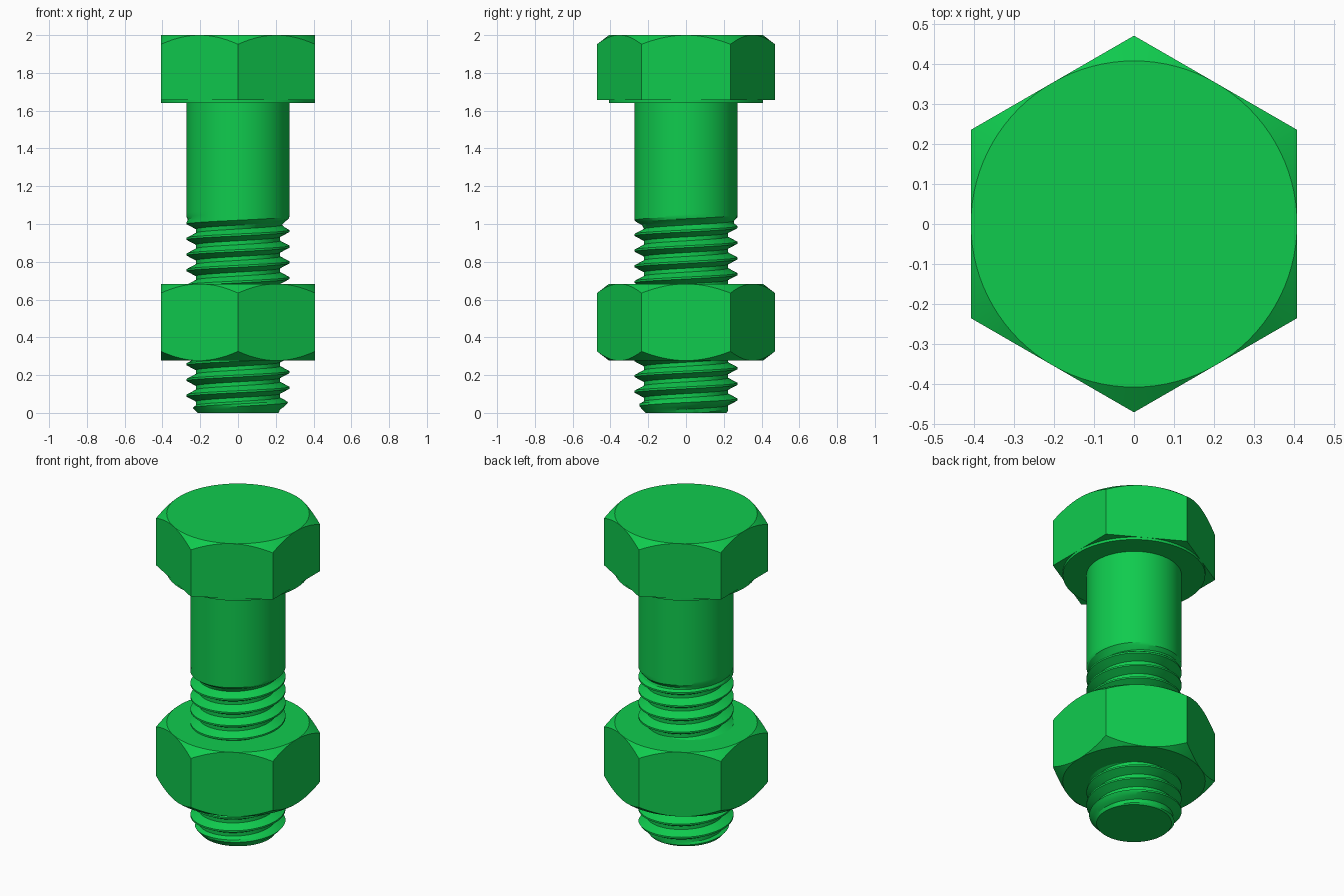
import bpy, bmesh, math

if "Cube" in bpy.data.objects:
    bpy.data.objects.remove(bpy.data.objects["Cube"])

N = 96                      # segments around
AF = 0.408                  # half width across flats
R, ROOT = 0.272, 0.223      # shank and thread root radius
PITCH, PHASE = 0.083, 0.05  # thread pitch, height of a crest at +x
TOP = 1.08                  # helical surface ends here, plain shank above

green = bpy.data.materials.new("green")
green.diffuse_color = (0.005, 0.60, 0.076, 1)
green.use_nodes = True
green.node_tree.nodes["Principled BSDF"].inputs["Base Color"].default_value = green.diffuse_color


def finish(name, bm):
    bmesh.ops.remove_doubles(bm, verts=bm.verts, dist=1e-5)
    bmesh.ops.recalc_face_normals(bm, faces=bm.faces)
    me = bpy.data.meshes.new(name)
    bm.to_mesh(me)
    bm.free()
    me.materials.append(green)
    ob = bpy.data.objects.new(name, me)
    bpy.context.collection.objects.link(ob)
    bpy.ops.object.select_all(action='DESELECT')
    ob.select_set(True)
    bpy.context.view_layer.objects.active = ob
    bpy.ops.object.shade_smooth_by_angle(angle=math.radians(25))
    return ob


def skin(bm, rows):
    """Quads between neighbouring rows of points."""
    rows = [[bm.verts.new(p) for p in row] for row in rows]
    for a, b in zip(rows, rows[1:]):
        for j in range(len(a) - 1):
            bm.faces.new((a[j], a[j + 1], b[j + 1], b[j]))


def polar(r, t, z):
    return (r * math.cos(t), r * math.sin(t), z)


def hex_radius(t):
    third = math.pi / 3
    return AF / math.cos((t + third / 2) % third - third / 2)


def hex_rings(z0, z1, low, high):
    """Side rings of a hexagon whose corners are cut by cones."""
    angles = [2 * math.pi * j / N for j in range(N + 1)]
    side = [(hex_radius(t), t) for t in angles]
    return [[polar(r, t, z0 + low * (r - AF)) for r, t in side],
            [polar(r, t, z1 - high * (r - AF)) for r, t in side]]


def circle(r, z):
    return [polar(r, 2 * math.pi * j / N, z) for j in range(N + 1)]


# Hex head with washer face
bm = bmesh.new()
skin(bm, [circle(0.2, 1.64), circle(AF, 1.64), circle(AF, 1.656)]
     + hex_rings(1.656, 2.0, 0, 0.77) + [circle(AF, 2.0)])
bmesh.ops.remove_doubles(bm, verts=bm.verts, dist=1e-5)
bmesh.ops.holes_fill(bm, edges=[e for e in bm.edges if e.is_boundary], sides=0)
finish("bolt_head", bm)

# Nut, chamfered on both ends, with a bore
bm = bmesh.new()
z0, z1, bore = 0.277, 0.683, 0.226
skin(bm, [circle(bore, z0), circle(AF, z0)] + hex_rings(z0, z1, 0.77, 0.77)
     + [circle(AF, z1), circle(bore, z1), circle(bore, z0)])
finish("nut", bm)


# Threaded shank: helical rows clamped between the tip and the plain part
def thread_radius(t, z):
    u = ((z - PHASE) / PITCH - t / (2 * math.pi) + 0.5) % 1 - 0.5
    cut = min(max((abs(u) - 1 / 16) / (5 / 16), 0), 1)
    fade = min(max((1.035 - z) / 0.05, 0), 1)          # runout at the shank
    return min(R - (R - ROOT) * cut * fade, 0.215 + 0.9 * z)  # tip chamfer


rows = []
for turn in range(-2, 15):
    for u in (-1 / 16, 1 / 16, 0.22, 3 / 8, 5 / 8, 0.78):
        row = []
        for j in range(N + 1):
            t = 2 * math.pi * j / N
            z = PHASE + PITCH * (turn + u + j / N)
            z = min(max(z, 0), TOP)
            row.append(polar(thread_radius(t, z), t, z))
        rows.append(row)
bm = bmesh.new()
skin(bm, rows + [circle(R, 1.65)])
bmesh.ops.remove_doubles(bm, verts=bm.verts, dist=1e-5)
bmesh.ops.holes_fill(bm, edges=[e for e in bm.edges if e.is_boundary], sides=0)
finish("threaded_shank", bm)
